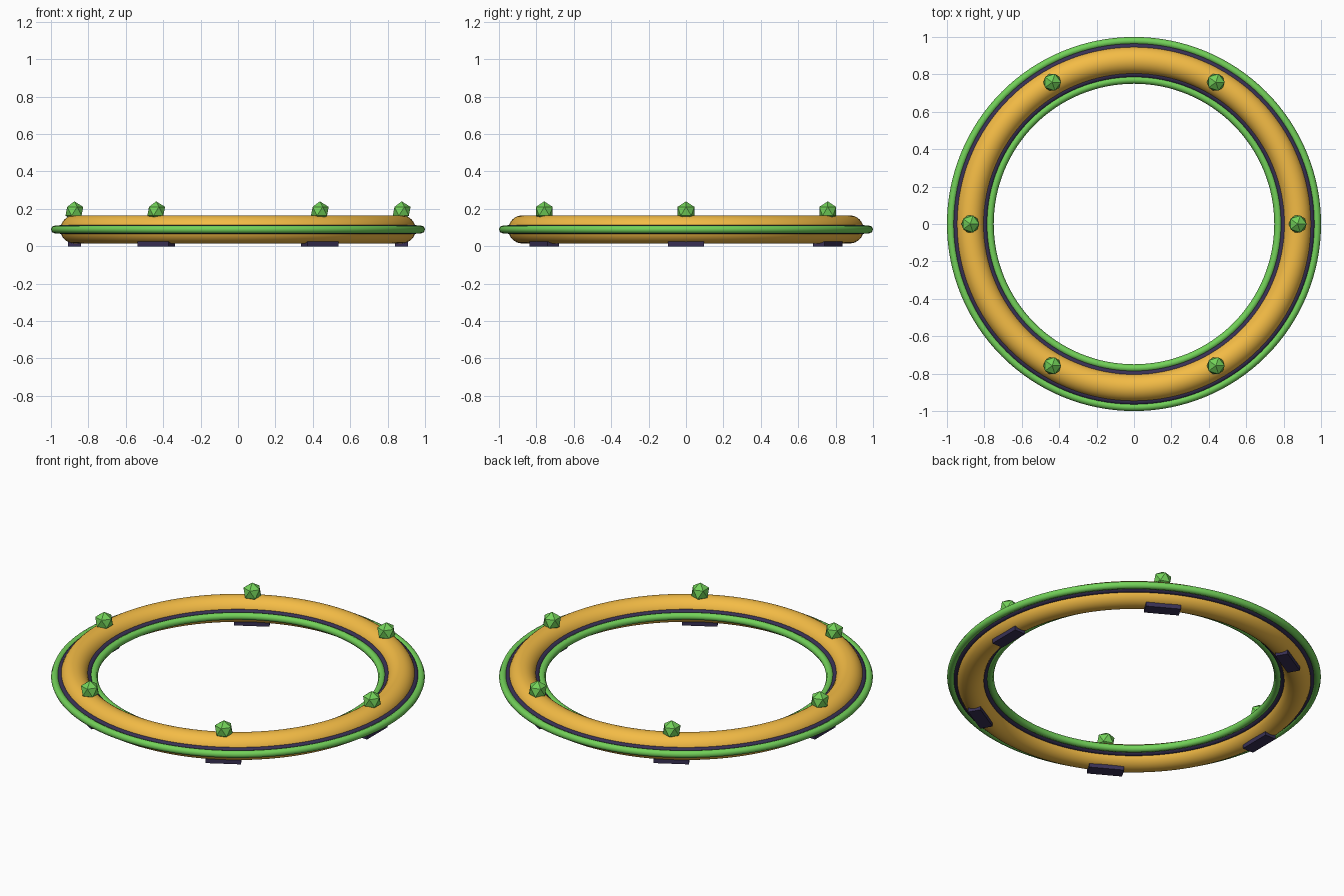
import bpy
from math import cos, sin, pi

if "Cube" in bpy.data.objects:
    bpy.data.objects.remove(bpy.data.objects["Cube"])

MID_Z = 0.09      # height of the ring's centre plane
RING_R = 0.875    # centre-line radius


def material(name, rgb):
    m = bpy.data.materials.new(name)
    m.diffuse_color = (*rgb, 1)
    m.use_nodes = True
    m.node_tree.nodes["Principled BSDF"].inputs["Base Color"].default_value = m.diffuse_color
    return m


gold = material("gold", (0.90, 0.50, 0.06))
green = material("green", (0.17, 0.64, 0.10))
dark = material("dark_violet", (0.04, 0.03, 0.09))


def finish(name, mat):
    ob = bpy.context.object
    ob.name = name
    ob.data.materials.append(mat)
    return ob


def ring(name, major, minor, mat, sides):
    bpy.ops.mesh.primitive_torus_add(
        location=(0, 0, MID_Z), major_radius=major, minor_radius=minor,
        major_segments=128, minor_segments=sides)
    bpy.ops.object.shade_smooth()
    return finish(name, mat)


# Main tube
ring("main_ring", RING_R, 0.075, gold, 32)

# Dark seams and green rails, outside and inside
for side, s in (("outer", 1), ("inner", -1)):
    ring(side + "_seam", RING_R + s * 0.070, 0.025, dark, 12)
    ring(side + "_rail", RING_R + s * 0.104, 0.021, green, 8)

# Six faceted studs on top, six foot pads beneath
for i in range(6):
    a = i * pi / 3
    x, y = RING_R * cos(a), RING_R * sin(a)
    bpy.ops.mesh.primitive_ico_sphere_add(
        subdivisions=1, radius=0.053, location=(x, y, 0.187))
    finish(f"stud_{i + 1}", green)

    bpy.ops.mesh.primitive_cube_add(
        size=1, location=(x, y, 0.0125), rotation=(0, 0, a))
    pad = finish(f"foot_pad_{i + 1}", dark)
    pad.scale = (0.07, 0.19, 0.025)
